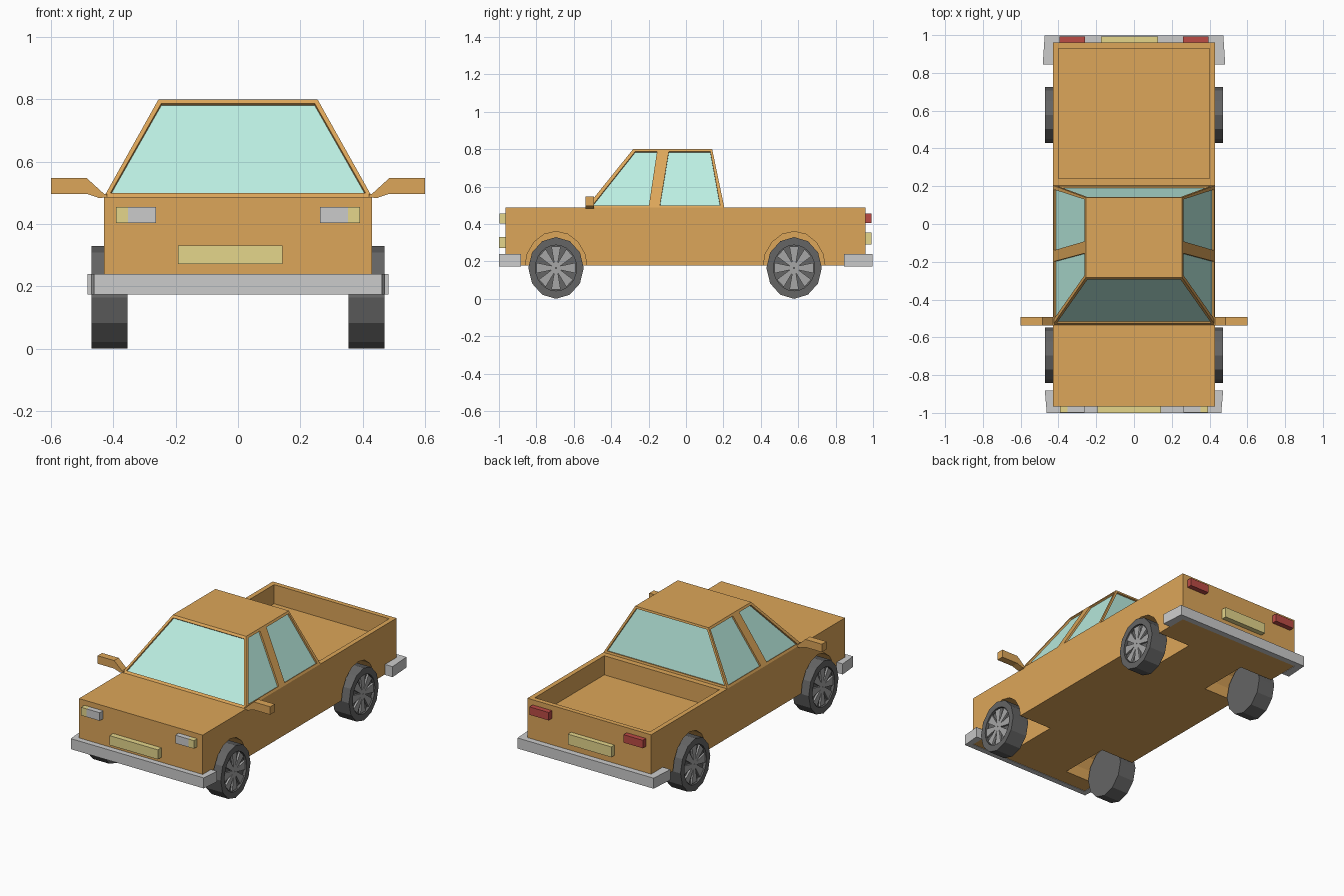
import bpy, bmesh, math
from mathutils import Vector

if "Cube" in bpy.data.objects:
    bpy.data.objects.remove(bpy.data.objects["Cube"])


def material(name, rgb):
    m = bpy.data.materials.new(name)
    m.diffuse_color = (*rgb, 1)
    m.use_nodes = True
    m.node_tree.nodes["Principled BSDF"].inputs["Base Color"].default_value = m.diffuse_color
    return m


ORANGE = material("orange_paint", (0.72, 0.38, 0.10))
GLASS = material("glass", (0.50, 0.86, 0.76))
RUBBER = material("rubber", (0.13, 0.13, 0.13))
RIM = material("rim_grey", (0.38, 0.38, 0.38))
CHROME = material("bumper_grey", (0.69, 0.69, 0.69))
YELLOW = material("yellow", (0.78, 0.67, 0.26))
RED = material("red", (0.50, 0.07, 0.06))


def loft(name, a, b, mat=None):
    """Solid between two matching outlines."""
    bm = bmesh.new()
    va, vb = [bm.verts.new(p) for p in a], [bm.verts.new(p) for p in b]
    bm.faces.new(va)
    bm.faces.new(vb)
    for i in range(len(a)):
        j = (i + 1) % len(a)
        bm.faces.new((va[i], va[j], vb[j], vb[i]))
    bmesh.ops.recalc_face_normals(bm, faces=bm.faces)
    me = bpy.data.meshes.new(name)
    bm.to_mesh(me)
    bm.free()
    ob = bpy.data.objects.new(name, me)
    bpy.context.collection.objects.link(ob)
    if mat:
        me.materials.append(mat)
    return ob


def box(name, x, y, z, mat=None):
    ring = [(x[0], y[0]), (x[1], y[0]), (x[1], y[1]), (x[0], y[1])]
    return loft(name, [(*p, z[0]) for p in ring], [(*p, z[1]) for p in ring], mat)


def cut(ob, cutter):
    mod = ob.modifiers.new("cut", 'BOOLEAN')
    mod.operation, mod.solver, mod.object = 'DIFFERENCE', 'EXACT', cutter
    bpy.context.view_layer.objects.active = ob
    bpy.ops.object.modifier_apply(modifier=mod.name)
    bpy.data.objects.remove(cutter)


def oval(x, y, z, ry, rz, n):
    return [(x, y + ry * math.sin(2 * math.pi * i / n), z + rz * math.cos(2 * math.pi * i / n))
            for i in range(n)]


SIDES = (("left", -1), ("right", 1))
AXLES = (("front", -0.695), ("rear", 0.578))
WZ, RY, RZ = 0.165, 0.148, 0.165

# Body with open cargo bed and wheel wells
body = box("body", (-0.43, 0.43), (-0.965, 0.96), (0.177, 0.487), ORANGE)
cut(body, box("bed_cutter", (-0.4, 0.4), (0.24, 0.93), (0.367, 0.6)))
for _, y in AXLES:
    for _, s in SIDES:
        cut(body, loft("well_cutter", oval(s * 0.2, y, WZ, 0.167, 0.195, 16),
                       oval(s * 0.5, y, WZ, 0.167, 0.195, 16)))

# Cab: tapered block with recessed windows
cab = loft("cab", [(-0.43, -0.535, 0.487), (0.43, -0.535, 0.487), (0.43, 0.205, 0.487), (-0.43, 0.205, 0.487)],
           [(-0.255, -0.283, 0.8), (0.255, -0.283, 0.8), (0.255, 0.14, 0.8), (-0.255, 0.14, 0.8)], ORANGE)


def lerp(a, b, z):
    return a + (b - a) * (z - 0.487) / (0.8 - 0.487)


def window(name, pts):
    pts = [Vector(p) for p in pts]
    n = (pts[1] - pts[0]).cross(pts[2] - pts[0]).normalized()
    if n.dot(pts[0] - Vector((0, -0.07, 0.6))) < 0:
        n = -n
    cut(cab, loft("window_cutter", [p + n * 0.02 for p in pts], [p - n * 0.014 for p in pts]))
    loft(name, [p - n * 0.011 for p in pts], [p - n * 0.02 for p in pts], GLASS)


ZB, ZT = 0.5, 0.787
for name, y0, y1 in (("windshield", -0.535, -0.283), ("rear_window", 0.205, 0.14)):
    window(name, [(x, lerp(y0, y1, z), z) for x, z in
                  ((-0.409, ZB), (0.409, ZB), (0.246, ZT), (-0.246, ZT))])
for side, s in SIDES:
    for part, ys in (("front", (-0.5, -0.198, -0.155, -0.272)),
                     ("rear", (-0.139, 0.182, 0.13, -0.092))):
        window(f"{side}_{part}_window", [(s * lerp(0.43, 0.255, z), y, z)
                                         for y, z in zip(ys, (ZB, ZB, ZT, ZT))])

# Wheels: twelve-sided tyre with recessed face and eight wedge spokes
for axle, y in AXLES:
    for side, s in SIDES:
        tyre = loft(f"{axle}_{side}_tyre", oval(s * 0.355, y, WZ, RY, RZ, 12),
                    oval(s * 0.47, y, WZ, RY, RZ, 12), RUBBER)
        cut(tyre, loft("rim_cutter", oval(s * 0.452, y, WZ, RY * 0.74, RZ * 0.74, 24),
                       oval(s * 0.5, y, WZ, RY * 0.74, RZ * 0.74, 24)))
        for i in range(8):
            t = i * math.pi / 4

            def at(x, r, w):
                u = r * math.cos(t) - w * math.sin(t)
                v = r * math.sin(t) + w * math.cos(t)
                return (s * x, y + u * RY, WZ + v * RZ)
            wedge = ((0.02, -0.04), (0.7, -0.17), (0.7, 0.17), (0.02, 0.04))
            loft(f"{axle}_{side}_spoke", [at(0.45, *p) for p in wedge],
                 [at(0.464, *p) for p in wedge], RIM)

# Wrap-around bumpers
for name, ye, ya, yb, we, wa in (("front_bumper", -1.0, -0.882, -0.965, 0.462, 0.472),
                                 ("rear_bumper", 0.997, 0.845, 0.96, 0.473, 0.483)):
    u = [(-wa, ya), (-we, ye), (we, ye), (wa, ya), (0.43, ya), (0.43, yb), (-0.43, yb), (-0.43, ya)]
    loft(name, [(*p, 0.174) for p in u], [(*p, 0.24) for p in u], CHROME)

# Number plates (blank, slightly off centre)
box("front_plate", (-0.193, 0.143), (-1.0, -0.965), (0.271, 0.331), YELLOW)
box("rear_plate", (-0.175, 0.127), (0.96, 0.992), (0.29, 0.355), YELLOW)

# Lamps and door mirrors
for side, s in SIDES:
    box(f"{side}_headlight", (s * 0.263, s * 0.353), (-0.998, -0.965), (0.404, 0.455), CHROME)
    box(f"{side}_indicator", (s * 0.353, s * 0.392), (-0.998, -0.965), (0.404, 0.455), YELLOW)
    box(f"{side}_tail_light", (s * 0.26, s * 0.394), (0.96, 0.992), (0.405, 0.455), RED)
    prof = [(0.42, 0.486), (0.445, 0.483), (0.485, 0.497), (0.6, 0.497),
            (0.6, 0.547), (0.485, 0.547), (0.43, 0.497), (0.42, 0.497)]
    loft(f"{side}_mirror", [(s * x, -0.537, z) for x, z in prof],
         [(s * x, -0.492, z) for x, z in prof], ORANGE)
